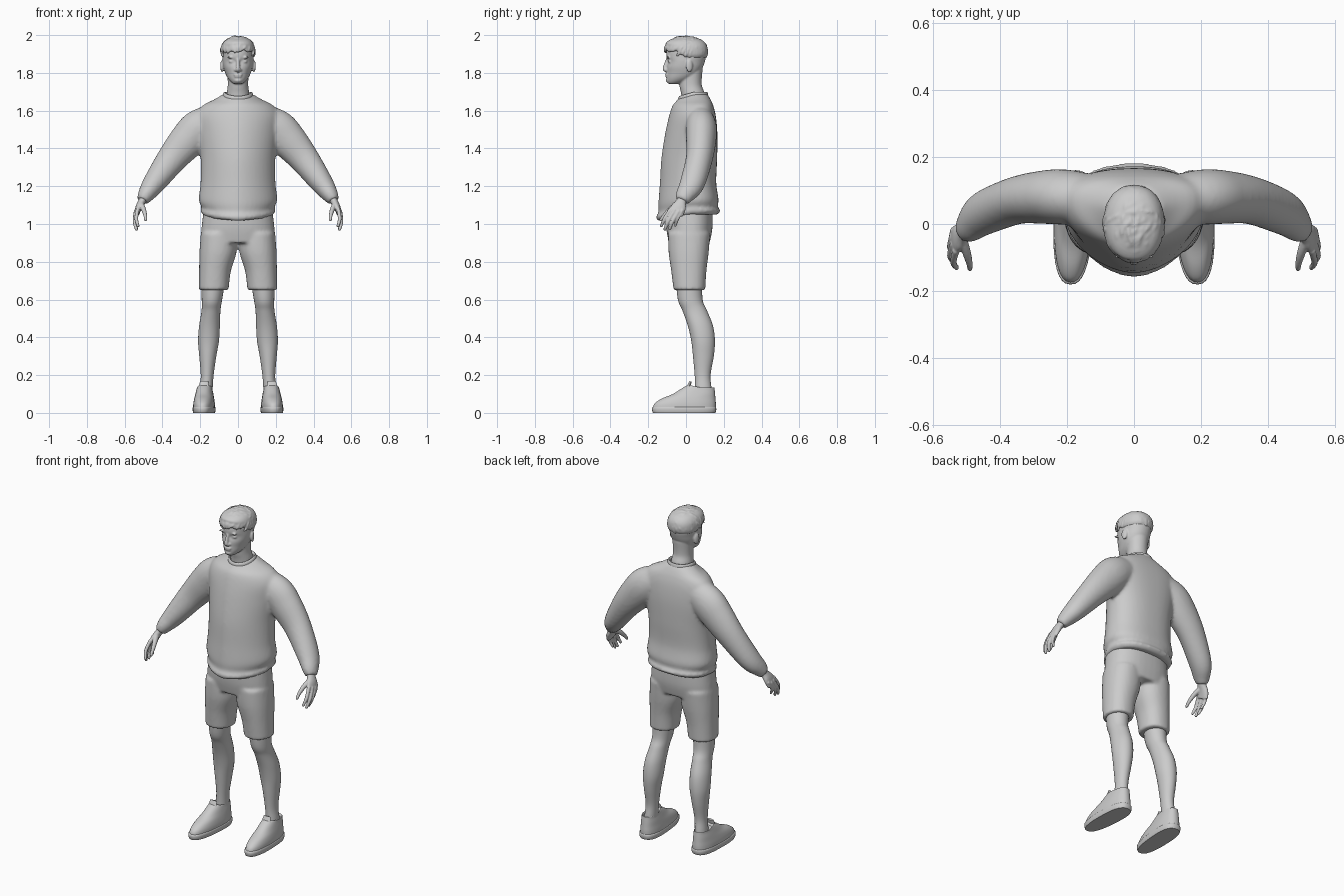
import bpy, bmesh, random
from math import sin, cos, pi, radians, copysign
from mathutils import Vector, Matrix

random.seed(4)


def resample(secs, sub):
    """Catmull-Rom interpolation of every number in a list of sections."""
    out = []
    for i in range(len(secs) - 1):
        p0, p1, p2 = secs[max(i - 1, 0)], secs[i], secs[i + 1]
        p3 = secs[min(i + 2, len(secs) - 1)]
        for k in range(sub):
            t = k / sub
            out.append([0.5 * (2 * b + (c - a) * t + (2 * a - 5 * b + 4 * c - d) * t * t
                               + (3 * b - a - 3 * c + d) * t ** 3)
                        for a, b, c, d in zip(p0, p1, p2, p3)])
    return out + [list(secs[-1])]


def skin(bm, rings, caps=True):
    rows = [[bm.verts.new(p) for p in r] for r in rings]
    n = len(rows[0])
    for a, b in zip(rows, rows[1:]):
        for i in range(n):
            j = (i + 1) % n
            bm.faces.new((a[i], a[j], b[j], b[i]))
    if caps:
        bm.faces.new(rows[0][::-1])
        bm.faces.new(rows[-1])


def loft(bm, secs, sx=1, pf=2.0, pb=2.0, n=40, sub=6):
    """Stack of level rings: z, centre x, half width, front y, mid y, back y, front dip."""
    rings = []
    for z, cx, rx, yf, yc, yb, dip in resample(secs, sub):
        ring = []
        for i in range(n):
            c, s = cos(2 * pi * i / n), sin(2 * pi * i / n)
            e, ry = (2 / pf, yc - yf) if s < 0 else (2 / pb, yb - yc)
            ring.append((sx * (cx + rx * copysign(abs(c) ** e, c)),
                         yc + ry * copysign(abs(s) ** e, s), z + dip * min(s, 0)))
        rings.append(ring)
    skin(bm, rings)


def tube(bm, secs, sx=1, n=20, sub=5):
    """Sweep along a path: x, y, z, radius toward y, radius across."""
    pts = resample(secs, sub)
    rings = []
    for i, p in enumerate(pts):
        d = (Vector(pts[min(i + 1, len(pts) - 1)][:3]) - Vector(pts[max(i - 1, 0)][:3])).normalized()
        u = Vector((0, 1, 0))
        u = (u - d * u.dot(d)).normalized()
        v = d.cross(u)
        ring = []
        for k in range(n):
            q = Vector(p[:3]) + u * p[3] * cos(2 * pi * k / n) + v * p[4] * sin(2 * pi * k / n)
            ring.append((q.x * sx, q.y, q.z))
        rings.append(ring)
    skin(bm, rings)


def ball(bm, c, r, rot=Matrix()):
    bmesh.ops.create_uvsphere(bm, u_segments=14, v_segments=10, radius=1,
                              matrix=Matrix.Translation(c) @ rot @ Matrix.Diagonal((*r, 1)))


def finish(name, bm, voxel=0, smooth=4, angle=40):
    bmesh.ops.recalc_face_normals(bm, faces=bm.faces)
    me = bpy.data.meshes.new(name)
    bm.to_mesh(me)
    bm.free()
    for p in me.polygons:
        p.use_smooth = True
    me.set_sharp_from_angle(angle=radians(angle))
    ob = bpy.data.objects.new(name, me)
    bpy.context.collection.objects.link(ob)
    if voxel:
        m = ob.modifiers.new("Fuse", 'REMESH')
        m.mode, m.voxel_size, m.use_smooth_shade = 'VOXEL', voxel, True
        m = ob.modifiers.new("Soften", 'SMOOTH')
        m.factor, m.iterations = 0.5, smooth
    return ob


# Sweater: body and two sleeves fused
bm = bmesh.new()
loft(bm, [(1.050, 0, .186, -.150, .03, .168, .033), (1.072, 0, .200, -.160, .03, .182, .033),
          (1.092, 0, .193, -.145, .03, .168, .03), (1.130, 0, .208, -.146, .03, .172, .02),
          (1.220, 0, .198, -.138, .03, .160, 0), (1.350, 0, .198, -.130, .04, .165, 0),
          (1.480, 0, .215, -.110, .06, .166, 0), (1.570, 0, .222, -.090, .07, .158, 0),
          (1.625, 0, .190, -.072, .07, .145, 0), (1.660, 0, .125, -.052, .06, .130, .01),
          (1.690, 0, .074, -.036, .045, .112, .02)], pf=1.75, pb=2.4, n=48)
for sx in (1, -1):
    tube(bm, [(.10, .07, 1.56, .07, .08), (.20, .08, 1.51, .082, .1), (.265, .08, 1.445, .08, .097),
              (.35, .07, 1.345, .071, .08), (.445, .033, 1.215, .066, .06),
              (.487, -.004, 1.155, .051, .044), (.505, -.022, 1.122, .036, .031)], sx, n=28)
finish("sweater", bm, .01, 5)

# Collar band
bm = bmesh.new()
loft(bm, [(1.668, 0, .080, -.042, .045, .118, .018), (1.690, 0, .078, -.040, .045, .116, .02),
          (1.700, 0, .070, -.033, .045, .110, .022), (1.690, 0, .062, -.025, .045, .10, .02)])
finish("collar", bm)

# Shorts: hips and two legs fused
bm = bmesh.new()
loft(bm, [(.90, 0, .198, -.09, .02, .125, 0), (.98, 0, .193, -.105, .02, .140, 0),
          (1.09, 0, .180, -.11, .02, .140, 0)], pf=2.3, pb=2.4)
for sx in (1, -1):
    loft(bm, [(.650, .129, .079, -.066, .02, .102, 0), (.750, .122, .084, -.078, .02, .108, 0),
              (.850, .106, .098, -.092, .02, .120, 0), (.950, .100, .097, -.095, .02, .128, 0)],
         sx, pf=2.2, pb=2.2)
finish("shorts", bm, .009, 4)

for sx, side in ((1, "left"), (-1, "right")):
    # Bare lower leg
    bm = bmesh.new()
    loft(bm, [(.06, .172, .035, .045, .09, .140, 0), (.13, .168, .034, .048, .09, .135, 0),
              (.20, .163, .034, .046, .09, .130, 0), (.30, .160, .045, .037, .09, .147, 0),
              (.38, .156, .055, .028, .085, .153, 0), (.46, .151, .055, .010, .07, .143, 0),
              (.54, .143, .050, -.018, .045, .112, 0), (.60, .138, .054, -.043, .025, .088, 0),
              (.72, .130, .066, -.055, .02, .085, 0)], sx, n=28)
    finish(side + "_leg", bm)

    # Shoe with sole and tongue, turned slightly outward
    turn = Matrix.Translation((sx * .176, .09, 0)) @ Matrix.Rotation(sx * radians(3), 4, 'Z')
    bm = bmesh.new()
    loft(bm, [(.000, 0, .056, -.265, -.06, .065, 0), (.012, 0, .059, -.270, -.06, .070, 0),
              (.028, 0, .059, -.270, -.06, .070, 0), (.032, 0, .055, -.264, -.06, .067, 0)],
         sx, pf=2.5, pb=2.6, n=36, sub=2)
    bm.transform(turn)
    finish(side + "_shoe_sole", bm)
    bm = bmesh.new()
    loft(bm, [(.025, 0, .057, -.266, -.06, .068, 0), (.050, 0, .056, -.256, -.06, .068, 0),
              (.075, 0, .052, -.220, -.05, .066, 0), (.100, 0, .047, -.160, -.03, .064, 0),
              (.122, 0, .042, -.105, -.02, .062, -.012), (.134, 0, .039, -.075, -.01, .060, -.014),
              (.120, 0, .033, -.060, -.01, .053, -.01)], sx, pf=2.3, pb=2.3, n=36, sub=4)
    tube(bm, [(0, -.09, .105, .012, .03), (0, -.076, .14, .009, .027), (0, -.066, .166, .006, .022)])
    bm.transform(turn)
    finish(side + "_shoe_upper", bm)

    # Hand: palm, four fingers and thumb fused
    bm = bmesh.new()
    tube(bm, [(.492, -.01, 1.155, .028, .021), (.508, -.025, 1.12, .027, .020),
              (.524, -.038, 1.09, .039, .018), (.536, -.055, 1.055, .042, .014)], sx)
    for (kx, ky, kz), (tx, ty, tz), r in (((.530, -.086, 1.068), (.529, -.130, .990), .0105),
                                          ((.538, -.066, 1.060), (.538, -.112, .972), .011),
                                          ((.541, -.045, 1.055), (.536, -.086, .974), .0105),
                                          ((.538, -.024, 1.062), (.530, -.056, .993), .0095)):
        mx, my, mz = (kx + tx) / 2 + .009, (ky + ty) / 2 - .005, (kz + tz) / 2
        tube(bm, [(kx, ky + .008, kz + .015, r, r), (mx, my, mz, r * .95, r * .95),
                  (tx, ty, tz, r * .75, r * .75)], sx, n=12)
        ball(bm, (sx * tx, ty, tz), (r * .75,) * 3)
    tube(bm, [(.512, -.045, 1.105, .018, .014), (.499, -.085, 1.075, .014, .013),
              (.491, -.115, 1.045, .011, .010), (.489, -.133, 1.022, .008, .008)], sx, n=12)
    ball(bm, (sx * .489, -.133, 1.022), (.008,) * 3)
    finish(side + "_hand", bm, .004, 2)

# Head: neck, skull, jaw and facial features fused
bm = bmesh.new()
loft(bm, [(1.62, 0, .066, -.020, .04, .100, 0), (1.69, 0, .060, -.026, .035, .098, 0),
          (1.74, 0, .054, -.036, .03, .083, 0), (1.82, 0, .058, -.04, .03, .088, 0)])
loft(bm, [(1.742, 0, .024, -.094, -.065, -.03, 0), (1.755, 0, .040, -.101, -.045, .010, 0),
          (1.775, 0, .056, -.103, -.02, .045, 0), (1.800, 0, .068, -.102, 0, .070, 0),
          (1.830, 0, .077, -.102, 0, .089, 0), (1.860, 0, .081, -.096, 0, .100, 0),
          (1.885, 0, .082, -.104, .01, .106, 0), (1.920, 0, .082, -.101, .01, .108, 0),
          (1.955, 0, .072, -.082, .01, .095, 0), (1.985, 0, .035, -.035, .01, .055, 0)], pf=2.1, pb=2.1)
tube(bm, [(0, -.096, 1.878, .008, .009), (0, -.106, 1.848, .010, .009),
          (0, -.114, 1.820, .010, .012), (0, -.104, 1.808, .006, .011)], n=14)
ball(bm, (0, -.102, 1.792), (.025, .009, .0055))
ball(bm, (0, -.101, 1.781), (.021, .009, .0065))
ball(bm, (0, -.096, 1.760), (.020, .011, .012))
for s in (1, -1):
    ball(bm, (s * .012, -.105, 1.815), (.008, .010, .007))
    ball(bm, (s * .033, -.083, 1.860), (.016, .012, .008))
    ball(bm, (s * .036, -.092, 1.882), (.024, .009, .006), Matrix.Rotation(-s * .35, 4, 'Z'))
    ball(bm, (s * .084, .018, 1.836), (.009, .019, .033), Matrix.Rotation(s * .3, 4, 'Z'))
finish("head", bm, .005, 2)

# Hair: cap plus swept clumps fused
bm = bmesh.new()
loft(bm, [(1.880, 0, .080, -.090, .01, .104, -.06), (1.900, 0, .089, -.105, .01, .114, -.045),
          (1.940, 0, .087, -.106, .005, .112, -.02), (1.970, 0, .070, -.085, 0, .090, -.005),
          (1.990, 0, .034, -.045, 0, .045, 0)], pf=2.2, pb=2.2)
for i in range(150):
    a = i * 2.399963
    h = 1 - (i + .5) / 150 * 1.25
    low = -.30 if sin(a) > -.35 else .12
    h = max(h, low + random.uniform(0, .12))
    w = (1 - h * h) ** .5
    nrm = Vector((w * cos(a), w * sin(a), h))
    c = Vector((nrm.x * .086, nrm.y * .110, 1.915 + nrm.z * .075))
    flow = Vector((-.35 + random.uniform(-.5, .5), -.5 + random.uniform(-.5, .5), -1 + h)) - nrm * .1
    side = nrm.cross(flow).normalized()
    flow = side.cross(nrm).normalized()
    rot = Matrix((flow, side, nrm)).transposed().to_4x4()
    ball(bm, c, (random.uniform(.016, .028), .008, random.uniform(.006, .011)), rot)
finish("hair", bm, .005, 1)
